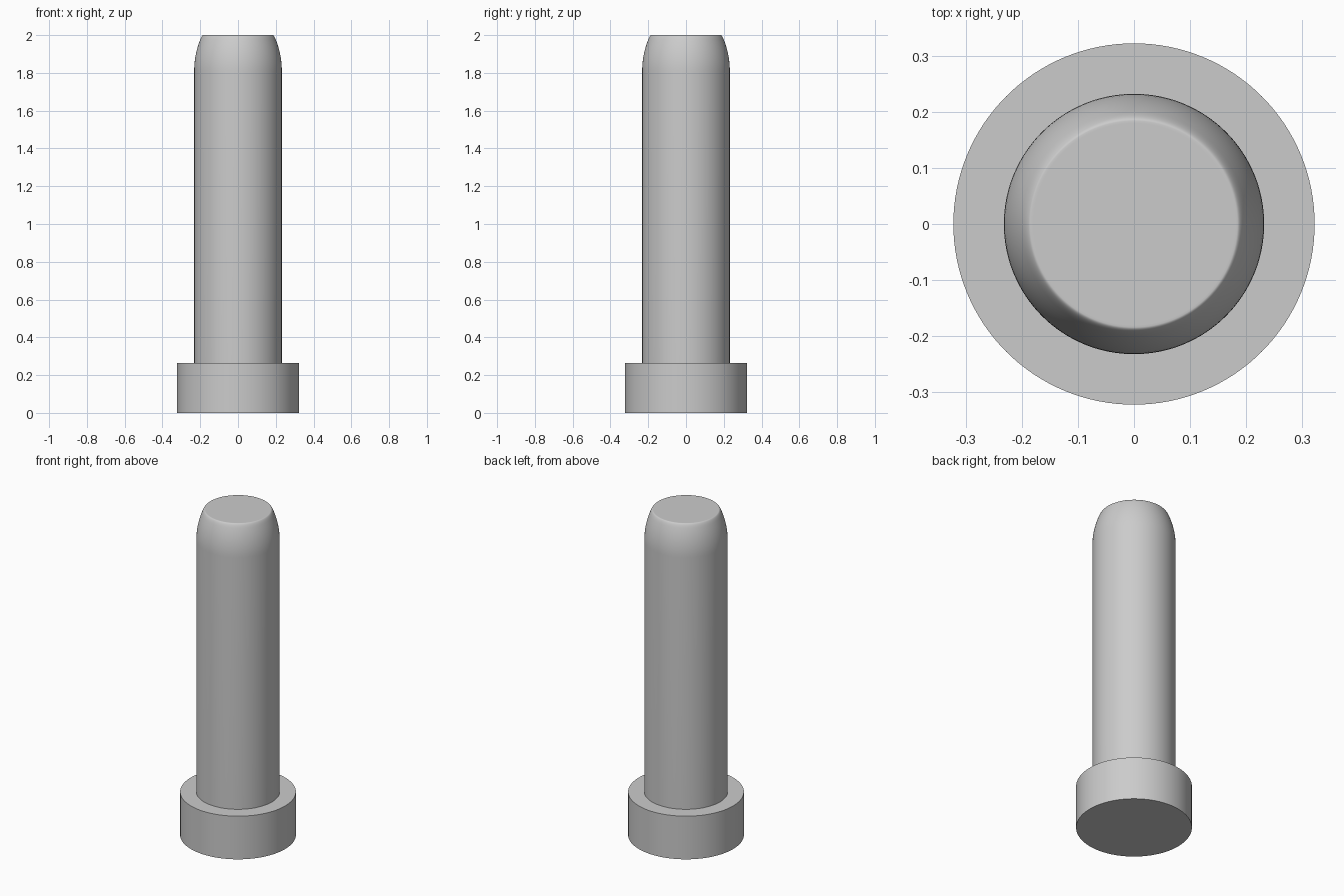
import bpy
import bmesh
import math

cube = bpy.data.objects.get("Cube")
if cube:
    bpy.data.objects.remove(cube, do_unlink=True)

SEGMENTS = 128
FLANGE_R, FLANGE_H = 0.322, 0.265
SHAFT_R, HEIGHT = 0.232, 2.0

# Single grey material
grey = bpy.data.materials.new("plain grey")
grey.use_nodes = True
colour = (0.6, 0.6, 0.6, 1)
grey.diffuse_color = colour
grey.node_tree.nodes["Principled BSDF"].inputs["Base Color"].default_value = colour


def lathe(name, profile):
    """Revolve an (r, z) profile around the z axis into a closed solid."""
    bm = bmesh.new()
    verts = [bm.verts.new((r, 0, z)) for r, z in profile]
    edges = [bm.edges.new(pair) for pair in zip(verts, verts[1:])]
    bmesh.ops.spin(bm, geom=verts + edges, cent=(0, 0, 0), axis=(0, 0, 1),
                   angle=math.tau, steps=SEGMENTS)
    bmesh.ops.remove_doubles(bm, verts=bm.verts, dist=0.0001)
    bmesh.ops.recalc_face_normals(bm, faces=bm.faces)
    mesh = bpy.data.meshes.new(name)
    bm.to_mesh(mesh)
    bm.free()
    mesh.materials.append(grey)
    obj = bpy.data.objects.new(name, mesh)
    bpy.context.collection.objects.link(obj)
    bpy.ops.object.select_all(action="DESELECT")
    obj.select_set(True)
    bpy.context.view_layer.objects.active = obj
    bpy.ops.object.shade_smooth_by_angle(angle=math.radians(30))
    return obj


# Flange: the wide foot
lathe("flange", [(0, 0), (FLANGE_R, 0), (FLANGE_R, FLANGE_H), (0, FLANGE_H)])

# Shaft: straight wall, long curved taper, small rounded rim, flat end
taper_start, taper_end, taper_radius = 1.81, 1.975, 0.45
shaft = [(0, FLANGE_H - 0.05), (SHAFT_R, FLANGE_H - 0.05), (SHAFT_R, taper_start)]
for i in range(1, 11):
    rise = (taper_end - taper_start) * i / 10
    drop = taper_radius - math.sqrt(taper_radius ** 2 - rise ** 2)
    shaft.append((SHAFT_R - drop, taper_start + rise))

r0, z0 = shaft[-1]
slope = (taper_end - taper_start) / (taper_radius - (SHAFT_R - r0))
r1 = r0 - slope * (HEIGHT - z0)
r2 = 0.184
for i in range(1, 9):
    t = i / 8
    r = (1 - t) ** 2 * r0 + 2 * t * (1 - t) * r1 + t * t * r2
    z = (1 - t) ** 2 * z0 + (1 - (1 - t) ** 2) * HEIGHT
    shaft.append((r, z))
shaft += [(r2 - 0.004, HEIGHT), (0, HEIGHT)]
lathe("shaft", shaft)
